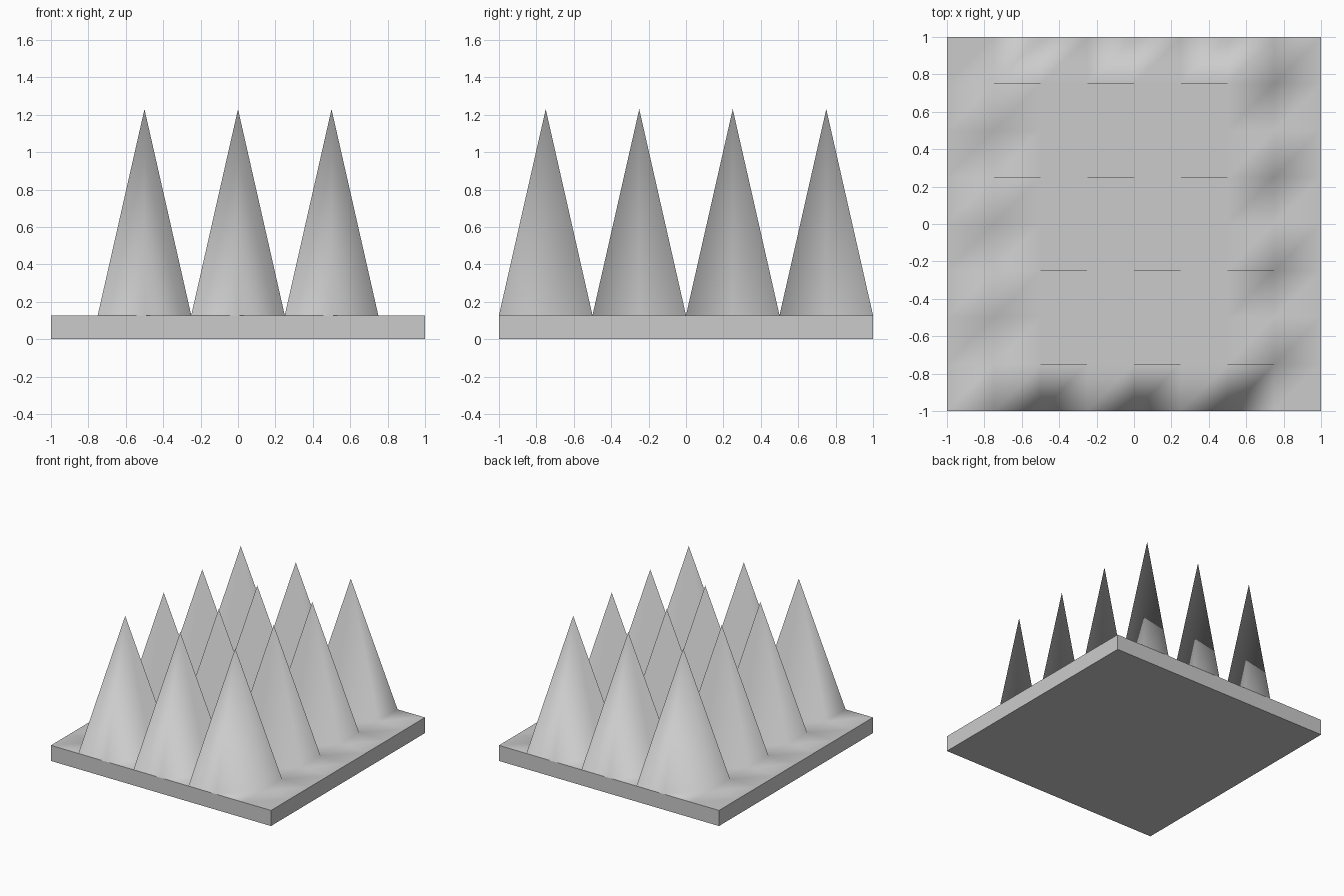
import bpy
import bmesh

if "Cube" in bpy.data.objects:
    bpy.data.objects.remove(bpy.data.objects["Cube"])

PLATE_TOP = 0.128
PEAK = 1.23

bm = bmesh.new()

# Top surface: 8 x 8 grid of quads
bmesh.ops.create_grid(bm, x_segments=8, y_segments=8, size=1.0)
for v in bm.verts:
    v.co.z = PLATE_TOP

# Split every quad along the same diagonal
for f in list(bm.faces):
    order = sorted(f.verts, key=lambda v: v.co.x + v.co.y)
    bmesh.utils.face_split(f, order[0], order[-1])

# Spikes: pull up 3 x 4 grid points
for x in (-0.5, 0.0, 0.5):
    for y in (-0.75, -0.25, 0.25, 0.75):
        tip = min(bm.verts, key=lambda v: (v.co.x - x) ** 2 + (v.co.y - y) ** 2)
        tip.co.z = PEAK
for f in bm.faces:
    f.smooth = True

# Plate sides and underside: extrude the rim down and cap it
rim = [e for e in bm.edges if e.is_boundary]
for e in rim:
    e.smooth = False
ret = bmesh.ops.extrude_edge_only(bm, edges=rim)
for g in ret["geom"]:
    if isinstance(g, bmesh.types.BMVert):
        g.co.z = 0.0
    elif isinstance(g, bmesh.types.BMFace):
        g.smooth = False
bottom = [e for e in bm.edges if e.is_boundary]
cap = bmesh.ops.contextual_create(bm, geom=bottom)
for f in cap["faces"]:
    f.smooth = False
bmesh.ops.recalc_face_normals(bm, faces=bm.faces)

mesh = bpy.data.meshes.new("spiked_plate")
bm.to_mesh(mesh)
bm.free()
plate = bpy.data.objects.new("spiked_plate", mesh)
bpy.context.collection.objects.link(plate)
